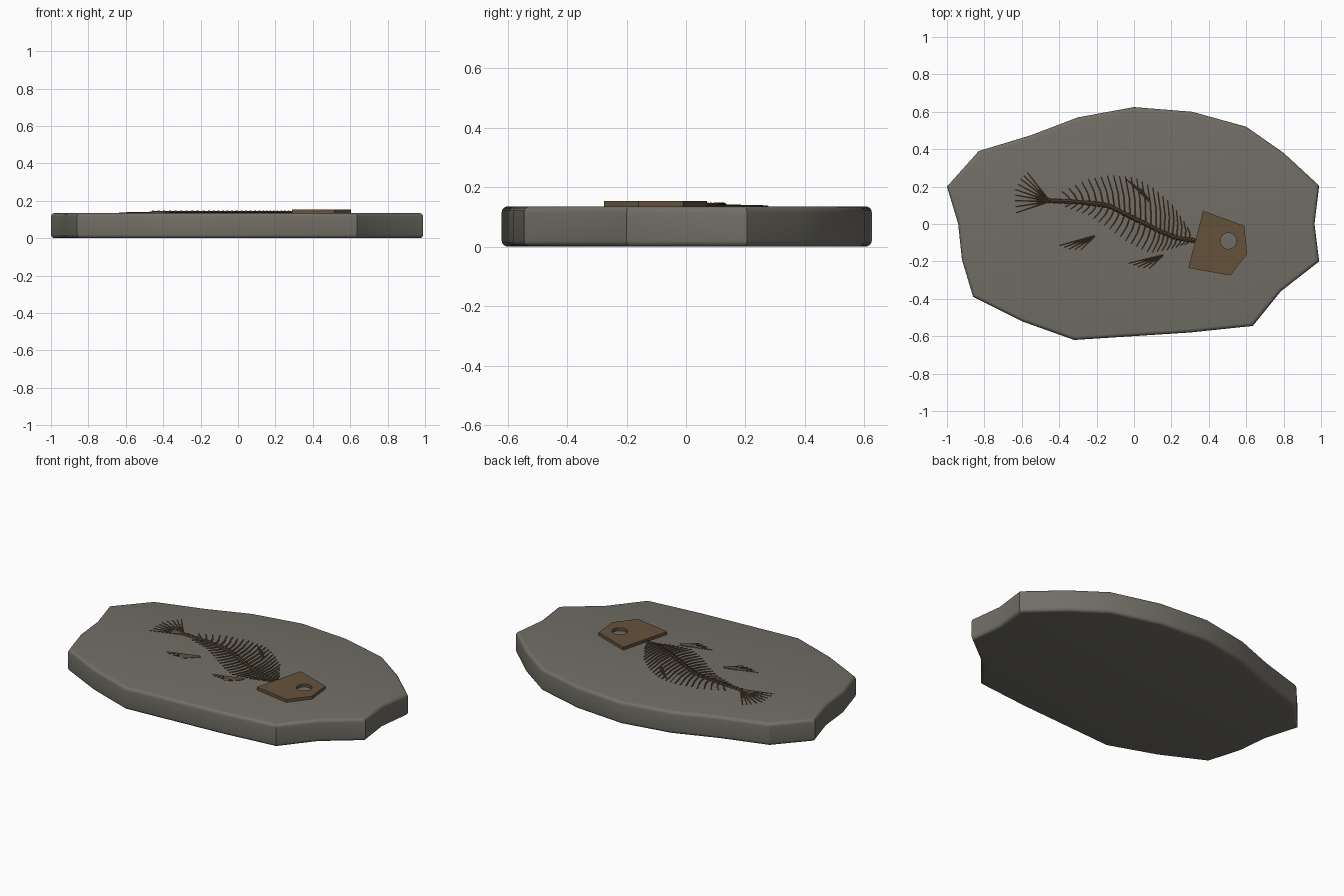
import bpy, bmesh, math
from mathutils import Vector

cube = bpy.data.objects.get("Cube")
if cube:
    bpy.data.objects.remove(cube)

TOP = 0.135  # upper face of the slab


def material(name, rgb):
    m = bpy.data.materials.new(name)
    m.use_nodes = True
    m.diffuse_color = (*rgb, 1)
    bsdf = m.node_tree.nodes["Principled BSDF"]
    bsdf.inputs["Base Color"].default_value = (*rgb, 1)
    bsdf.inputs["Roughness"].default_value = 0.9
    return m


STONE = material("grey stone", (0.165, 0.158, 0.132))
BONE = material("dark brown bone", (0.085, 0.058, 0.034))
SKULL = material("brown skull", (0.13, 0.085, 0.045))


def finish(name, bm, mat):
    bmesh.ops.recalc_face_normals(bm, faces=bm.faces)
    mesh = bpy.data.meshes.new(name)
    bm.to_mesh(mesh)
    bm.free()
    mesh.materials.append(mat)
    ob = bpy.data.objects.new(name, mesh)
    bpy.context.collection.objects.link(ob)
    return ob


def prism(name, outline, z0, z1, mat):
    bm = bmesh.new()
    face = bm.faces.new([bm.verts.new((x, y, z0)) for x, y in outline])
    ext = bmesh.ops.extrude_face_region(bm, geom=[face])
    verts = [v for v in ext["geom"] if isinstance(v, bmesh.types.BMVert)]
    bmesh.ops.translate(bm, verts=verts, vec=(0, 0, z1 - z0))
    return finish(name, bm, mat)


def along(points, t):
    """Point at fraction t of a polyline with evenly weighted segments."""
    s = min(max(t, 0), 1) * (len(points) - 1)
    i = min(int(s), len(points) - 2)
    return Vector(points[i]).lerp(Vector(points[i + 1]), s - i)


def rod(bm, a, b, ra, rb, z=TOP, sides=6):
    """Tapered rod lying on the slab from a to b."""
    d = Vector((b[0] - a[0], b[1] - a[1], 0))
    made = bmesh.ops.create_cone(bm, cap_ends=True, segments=sides, radius1=ra,
                                 radius2=rb, depth=d.length)["verts"]
    rot = d.to_track_quat('Z', 'Y').to_matrix()
    bmesh.ops.rotate(bm, verts=made, matrix=rot, cent=(0, 0, 0))
    mid = ((a[0] + b[0]) / 2, (a[1] + b[1]) / 2, z)
    bmesh.ops.translate(bm, verts=made, vec=mid)


# Stone slab with an irregular outline and rounded rims
outline = [(-1, .2), (-.83, .39), (-.55, .475), (-.3, .57), (0, .625), (.31, .6),
           (.6, .52), (.8, .38), (.99, .205), (.965, 0), (.99, -.2), (.785, -.36),
           (.635, -.545), (.3, -.58), (-.32, -.62), (-.6, -.52), (-.86, -.39),
           (-.92, -.19), (-.94, 0)]
slab = prism("stone_slab", outline, 0, TOP, STONE)
bm = bmesh.new()
bm.from_mesh(slab.data)
rims = [e for e in bm.edges if abs(e.verts[0].co.z - e.verts[1].co.z) < 0.001]
bmesh.ops.bevel(bm, geom=rims, offset=0.02, segments=4, profile=0.5, affect='EDGES')
bm.to_mesh(slab.data)
bm.free()
bpy.context.view_layer.objects.active = slab
slab.select_set(True)
bpy.ops.object.shade_smooth_by_angle(angle=math.radians(25))
slab.select_set(False)

# Skull plate with a round eye hole
skull = prism("skull_plate", [(.37, .07), (.59, -.01), (.605, -.16), (.515, -.275),
                              (.29, -.235)], TOP - 0.005, 0.153, SKULL)
bm = bmesh.new()
bmesh.ops.create_cone(bm, cap_ends=True, segments=32, radius1=0.043, radius2=0.043, depth=0.2)
cutter = finish("eye_cutter", bm, SKULL)
cutter.location = (0.505, -0.09, TOP)
cutter.hide_render = True
cutter.hide_viewport = True
cut = skull.modifiers.new("eye_hole", 'BOOLEAN')
cut.object = cutter
cut.operation = 'DIFFERENCE'
cut.solver = 'EXACT'

# Backbone: tapered rod segments with a bead for each vertebra
spine = [(-.46, .125), (-.3, .118), (-.14, .1), (-.01, .035), (.12, -.03), (.22, -.073), (.33, -.09)]
bm = bmesh.new()
STEPS = 32
for i in range(STEPS):
    a, b = along(spine, i / STEPS), along(spine, (i + 1) / STEPS)
    rod(bm, a, b, 0.010, 0.010, sides=8)
    rod(bm, a, a.lerp(b, 0.5), 0.014, 0.011, sides=8)
finish("backbone", bm, BONE)

# Ribs: tips follow the back and belly curves
back = [(-.385, .175), (-.25, .24), (-.12, .262), (0, .25), (.11, .19), (.21, .1), (.285, -.015)]
belly = [(-.37, .09), (-.25, .05), (-.14, -.02), (-.03, -.1), (.08, -.155), (.18, -.14), (.27, -.11)]
for name, tips in (("upper_ribs", back), ("lower_ribs", belly)):
    bm = bmesh.new()
    COUNT = 24
    for i in range(COUNT):
        t = i / (COUNT - 1)
        root = along(spine, 0.13 + 0.82 * t)
        tip = along(tips, t)
        bend = root.lerp(tip, 0.5) + Vector((0.008, 0))
        rod(bm, root, bend, 0.007, 0.006)
        rod(bm, bend, tip, 0.006, 0.004)
    finish(name, bm, BONE)

# Tail and fins: fans of rays from one root
fans = {
    "tail_fin": ((-.45, .122), [(-.57, .275), (-.605, .24), (-.635, .185), (-.635, .125), (-.63, .06)], 9),
    "back_fin": ((.085, .118), [(-.045, .245), (-.005, .215), (.04, .19)], 5),
    "belly_fin": ((-.21, -.062), [(-.4, -.115), (-.35, -.135), (-.285, -.14)], 5),
    "chest_fin": ((.155, -.165), [(-.03, -.21), (.02, -.23), (.08, -.24)], 5),
}
for name, (root, tips, count) in fans.items():
    bm = bmesh.new()
    for i in range(count):
        rod(bm, root, along(tips, i / (count - 1)), 0.008, 0.004, z=TOP - 0.001)
    finish(name, bm, BONE)
